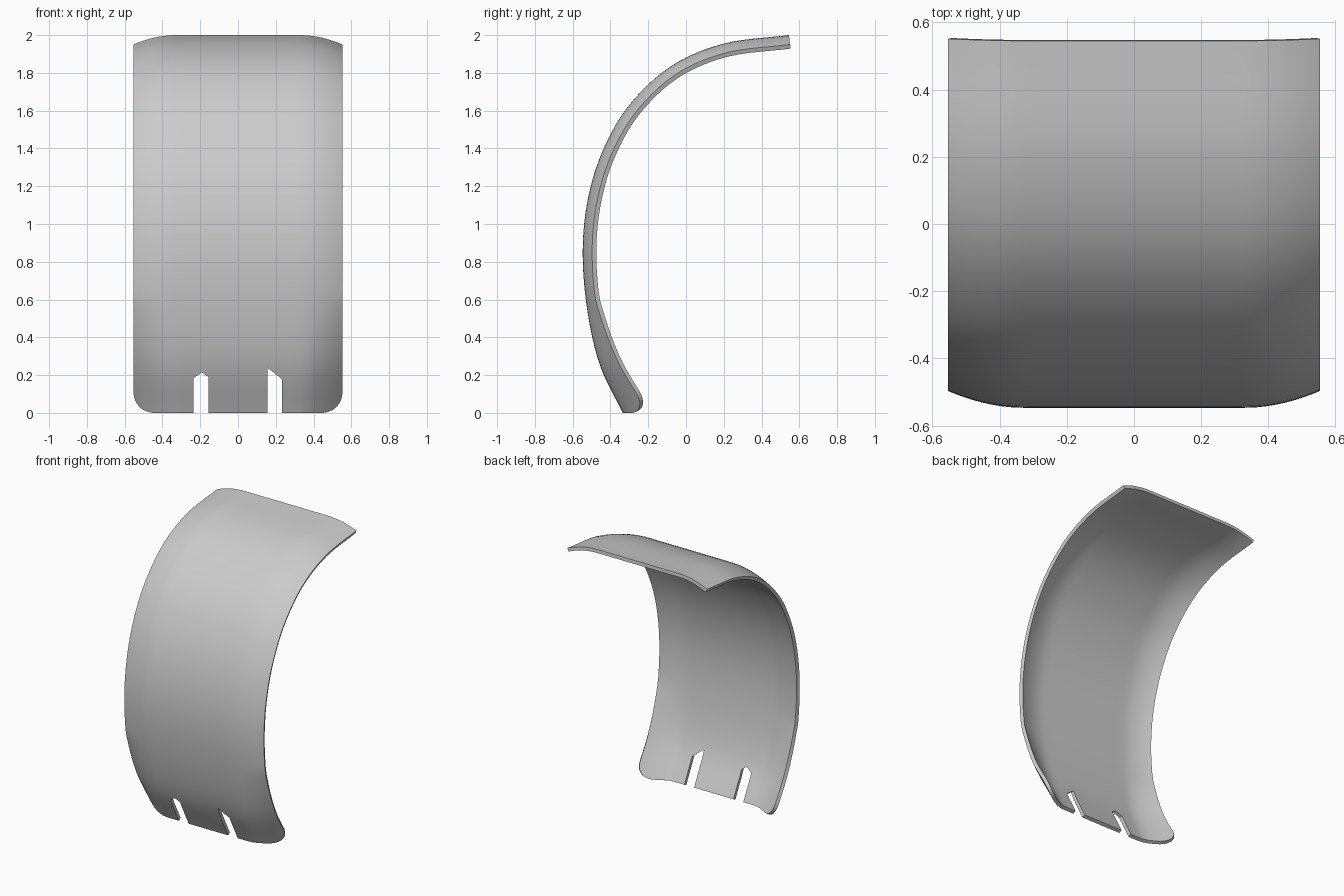
import bpy, math
from mathutils import Vector

cube = bpy.data.objects.get("Cube")
if cube:
    bpy.data.objects.remove(cube, do_unlink=True)

HALF_WIDTH, THICKNESS = 0.553, 0.024
COLUMNS, ROWS = 36, 54

# Side profile of the outer skin (y, z), bottom to top
profile = [Vector(p) for p in [
    (-0.335, 0), (-0.455, 0.25), (-0.522, 0.54), (-0.547, 0.85), (-0.52, 1.13),
    (-0.44, 1.39), (-0.3, 1.63), (-0.08, 1.835), (0.2, 1.955), (0.545, 2.0)]]


def curve_point(t):
    """Smooth curve through the profile, t from 0 to 1."""
    pts = [2 * profile[0] - profile[1]] + profile + [2 * profile[-1] - profile[-2]]
    u = t * (len(profile) - 1)
    i = min(int(u), len(profile) - 2)
    u -= i
    a, b, c, d = pts[i:i + 4]
    return 0.5 * (2 * b + (c - a) * u + (2 * a - 5 * b + 4 * c - d) * u * u
                  + (3 * b - a - 3 * c + d) * u ** 3)


def skin_point(x, row):
    """Outer skin with rounded lower corners and sides curled inward."""
    radius = 0.11
    over = max(0, abs(x) - (HALF_WIDTH - radius))
    corner = radius - math.sqrt(max(0, radius ** 2 - over ** 2))
    start = corner / 2.5
    t = start + (1 - start) * row / ROWS
    p = curve_point(t)
    tangent = curve_point(min(t + 0.01, 1)) - curve_point(max(t - 0.01, 0))
    low = max(0, 1 - p.y / 0.6)
    inward = Vector((tangent.y, -tangent.x * (1 - low))).normalized()
    side = max(0, (abs(x) - 0.33) / (HALF_WIDTH - 0.33))
    p = p + inward * (0.05 + 0.085 * low) * side ** (1.9 - 0.4 * low)
    return (x, p.x, p.y)


def make_object(name, verts, faces):
    mesh = bpy.data.meshes.new(name)
    mesh.from_pydata(verts, [], faces)
    obj = bpy.data.objects.new(name, mesh)
    bpy.context.collection.objects.link(obj)
    return obj


# Curved guard panel, columns packed towards the rounded sides
xs = [HALF_WIDTH * math.sin(math.pi / 2 * (2 * i / COLUMNS - 1)) for i in range(COLUMNS + 1)]
verts = [skin_point(x, r) for r in range(ROWS + 1) for x in xs]
n = COLUMNS + 1
faces = [(r * n + c, r * n + c + 1, (r + 1) * n + c + 1, (r + 1) * n + c)
         for r in range(ROWS) for c in range(COLUMNS)]
guard = make_object("guard_panel", verts, faces)
solid = guard.modifiers.new("thickness", 'SOLIDIFY')
solid.thickness = THICKNESS
solid.offset = -1


# Mounting slots with slanted tops, cut through the lower edge
def slot_cutter(name, outline):
    k = len(outline)
    v = [(x, y, z) for y in (-0.7, 0.2) for x, z in outline]
    f = [tuple(range(k)), tuple(reversed(range(k, 2 * k)))]
    f += [(i, i + k, (i + 1) % k + k, (i + 1) % k) for i in range(k)]
    cutter = make_object(name, v, f)
    cutter.hide_render = True
    mod = guard.modifiers.new(name, 'BOOLEAN')
    mod.operation, mod.solver, mod.object = 'DIFFERENCE', 'EXACT', cutter
    return cutter


cutters = [
    slot_cutter("left_slot", [(0.155, -0.1), (0.232, -0.1), (0.232, 0.18), (0.155, 0.24)]),
    slot_cutter("right_slot", [(-0.235, -0.1), (-0.157, -0.1), (-0.157, 0.19),
                               (-0.192, 0.215), (-0.235, 0.185)])]

bpy.context.view_layer.objects.active = guard
guard.select_set(True)
for mod in list(guard.modifiers):
    bpy.ops.object.modifier_apply(modifier=mod.name)
for cutter in cutters:
    bpy.data.objects.remove(cutter, do_unlink=True)

# Plain grey finish
grey = bpy.data.materials.new("plain_grey")
grey.use_nodes = True
colour = (0.6, 0.6, 0.6, 1)
grey.diffuse_color = colour
grey.node_tree.nodes["Principled BSDF"].inputs["Base Color"].default_value = colour
guard.data.materials.clear()
guard.data.materials.append(grey)
bpy.ops.object.shade_smooth_by_angle(angle=math.radians(35))
